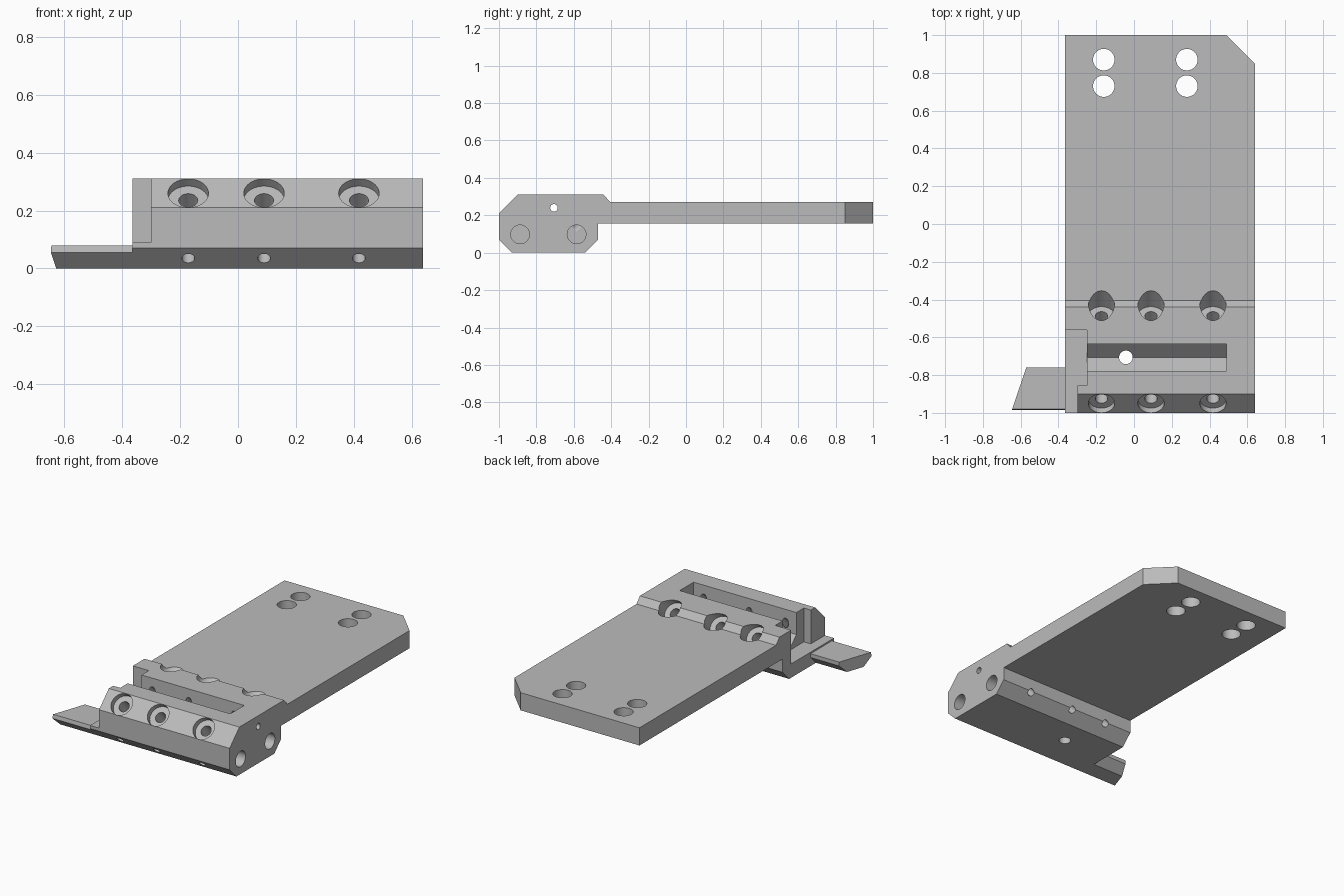
import bpy, bmesh, math
from mathutils import Vector

cube = bpy.data.objects.get("Cube")
if cube:
    bpy.data.objects.remove(cube, do_unlink=True)

grey = bpy.data.materials.new("machined grey")
grey.use_nodes = True
COLOUR = (0.5, 0.5, 0.5, 1)
grey.diffuse_color = COLOUR
grey.node_tree.nodes["Principled BSDF"].inputs["Base Color"].default_value = COLOUR


def finish(name, bm):
    bmesh.ops.recalc_face_normals(bm, faces=bm.faces)
    me = bpy.data.meshes.new(name)
    bm.to_mesh(me)
    bm.free()
    me.materials.append(grey)
    ob = bpy.data.objects.new(name, me)
    bpy.context.collection.objects.link(ob)
    return ob


def prism(name, points, offset):
    """Extrude a closed loop of 3D points along an offset."""
    bm = bmesh.new()
    face = bm.faces.new([bm.verts.new(p) for p in points])
    new = bmesh.ops.extrude_face_region(bm, geom=[face])["geom"]
    bmesh.ops.translate(bm, vec=offset,
                        verts=[v for v in new if isinstance(v, bmesh.types.BMVert)])
    return finish(name, bm)


def along_x(name, yz, x0, x1):
    return prism(name, [(x0, y, z) for y, z in yz], (x1 - x0, 0, 0))


def rod(start, end, radius):
    """Cylinder between two points."""
    a, b = Vector(start), Vector(end)
    bm = bmesh.new()
    bmesh.ops.create_cone(bm, cap_ends=True, segments=40, radius1=radius,
                          radius2=radius, depth=(b - a).length)
    bmesh.ops.rotate(bm, verts=bm.verts, matrix=(b - a).to_track_quat("Z", "Y").to_matrix())
    bmesh.ops.translate(bm, verts=bm.verts, vec=(a + b) / 2)
    return finish("cutter", bm)


def cut(ob, cutter):
    """Subtract the cutter, then throw it away."""
    mod = ob.modifiers.new("cut", "BOOLEAN")
    mod.operation, mod.solver, mod.object = "DIFFERENCE", "EXACT", cutter
    bpy.context.view_layer.update()
    dg = bpy.context.evaluated_depsgraph_get()
    me = bpy.data.meshes.new_from_object(ob.evaluated_get(dg))
    ob.modifiers.clear()
    ob.data = me
    bpy.data.objects.remove(cutter, do_unlink=True)


X0, X1, MID = -0.365, 0.64, -0.706

# Clamp block and long mounting plate in one profile
body = along_x("clamp_block_and_plate", [
    (-1, 0.21), (-0.9, 0.31), (-0.44, 0.31), (-0.405, 0.27), (1, 0.27), (1, 0.155),
    (-0.47, 0.155), (-0.47, 0.07), (-0.54, 0), (-0.93, 0), (-1, 0.07)], X0, X1)

# Clipped plate corner
cut(body, prism("cutter", [(0.49, 1, 0), (0.79, 0.7, 0), (0.79, 1.1, 0), (0.49, 1.1, 0)],
                (0, 0, 0.5)))

# Stepped notch at the tongue end
cut(body, prism("cutter", [(-0.5, -1.1, 0.09), (-0.3, -1.1, 0.09), (-0.3, -0.855, 0.09),
                           (-0.25, -0.855, 0.09), (-0.25, -0.56, 0.09), (-0.5, -0.56, 0.09)],
                (0, 0, 0.4)))

# V-bottomed slot, open into the notch
cut(body, along_x("cutter", [(-0.778, 0.4), (-0.778, 0.167), (MID, 0.095),
                             (-0.635, 0.167), (-0.635, 0.4)], -0.3, 0.49))

# Plate mounting holes
for x in (-0.16, 0.28):
    for y in (0.73, 0.87):
        cut(body, rod((x, y, 0), (x, y, 0.5), 0.057))

# Drain hole under the slot and small pin hole through both ends
cut(body, rod((-0.043, MID, -0.1), (-0.043, MID, 0.25), 0.036))
cut(body, rod((-0.5, MID, 0.24), (0.8, MID, 0.24), 0.02))

# Blind bores from the end face
for y in (-0.887, -0.585):
    cut(body, rod((-0.2, y, 0.098), (0.8, y, 0.098), 0.05))

# Angled screw holes, mirrored front and back
for x in (-0.172, 0.09, 0.418):
    for s in (-1, 1):
        def at(d, z):
            return (x, MID + s * d, z)
        cut(body, rod(at(0.219, 0.235), at(0.419, 0.435), 0.07))
        cut(body, rod(at(0.11, 0.126), at(0.239, 0.255), 0.033))
        cut(body, rod(at(0.354, -0.06), at(0.03, 0.264), 0.022))

# Thin side tongue with a slanted end
tongue = along_x("side_tongue", [(-0.985, 0.055), (-0.98, 0.08), (-0.76, 0.08),
                                 (-0.76, 0.055), (-0.815, 0), (-0.93, 0)], -0.8, X0)
cut(tongue, prism("cutter", [(-0.9, -1.154, -0.1), (-0.7045, -1.154, -0.1),
                             (-0.5007, -0.556, -0.1), (-0.9, -0.556, -0.1)], (0, 0, 0.4)))

# Smooth the bores and keep the machined edges crisp
for ob in (body, tongue):
    bpy.ops.object.select_all(action="DESELECT")
    ob.select_set(True)
    bpy.context.view_layer.objects.active = ob
    bpy.ops.object.shade_smooth_by_angle(angle=math.radians(25))
